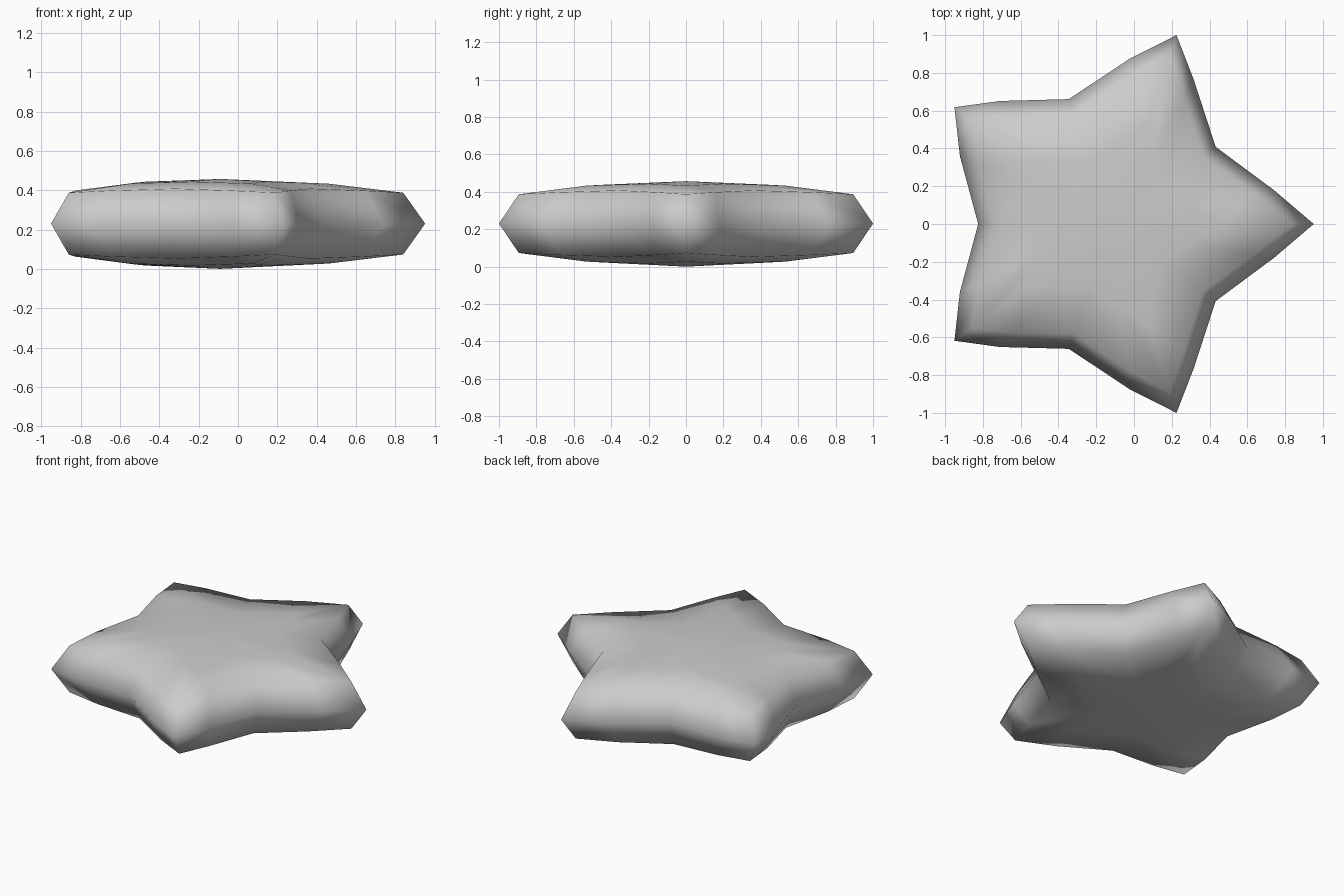
import bpy, bmesh
from math import sin, cos, radians

if "Cube" in bpy.data.objects:
    bpy.data.objects.remove(bpy.data.objects["Cube"])

MID_Z = 0.23
# per direction: angle offset, x centre; (tip, flank, valley, flank) of one arm
DIRS = [(0, -0.10), (11.8, -0.12), (36, -0.13), (60.2, -0.12)]
# rings from top to bottom: (radius, height from middle) for tip, flank, valley
HALF = [
    [(0.56, 0.203), (0.44, 0.208), (0.34, 0.213)],
    [(0.94, 0.157), (0.775, 0.168), (0.61, 0.178)],
    [(1.0515, 0.0), (0.879, 0.0), (0.695, 0.0)],
]
RINGS = [(r, 1) for r in HALF] + [(r, -1) for r in (HALF[1], HALF[0])]

bm = bmesh.new()


def add_ring(profile, sign):
    ring = []
    for arm in range(5):
        for k, (ang, cx) in enumerate(DIRS):
            r, h = profile[1 if k == 3 else k]
            a = radians(arm * 72 + ang)
            ring.append(bm.verts.new((cx + r * cos(a), r * sin(a), MID_Z + sign * h)))
    return ring


# puffy star body: stacked star outlines closed by centre points
rings = [add_ring(p, s) for p, s in RINGS]
top = bm.verts.new((-0.09, 0, 2 * MID_Z - 0.003))
bottom = bm.verts.new((-0.09, 0, 0.0))
n = 20
for i in range(n):
    j = (i + 1) % n
    for a, b in zip(rings, rings[1:]):
        bm.faces.new((a[i], b[i], b[j], a[j]))
    bm.faces.new((top, rings[0][i], rings[0][j]))
    bm.faces.new((bottom, rings[-1][j], rings[-1][i]))
bmesh.ops.recalc_face_normals(bm, faces=bm.faces)
for f in bm.faces:
    f.smooth = True

mesh = bpy.data.meshes.new("puffy_star")
bm.to_mesh(mesh)
bm.free()
star = bpy.data.objects.new("puffy_star", mesh)
bpy.context.collection.objects.link(star)
